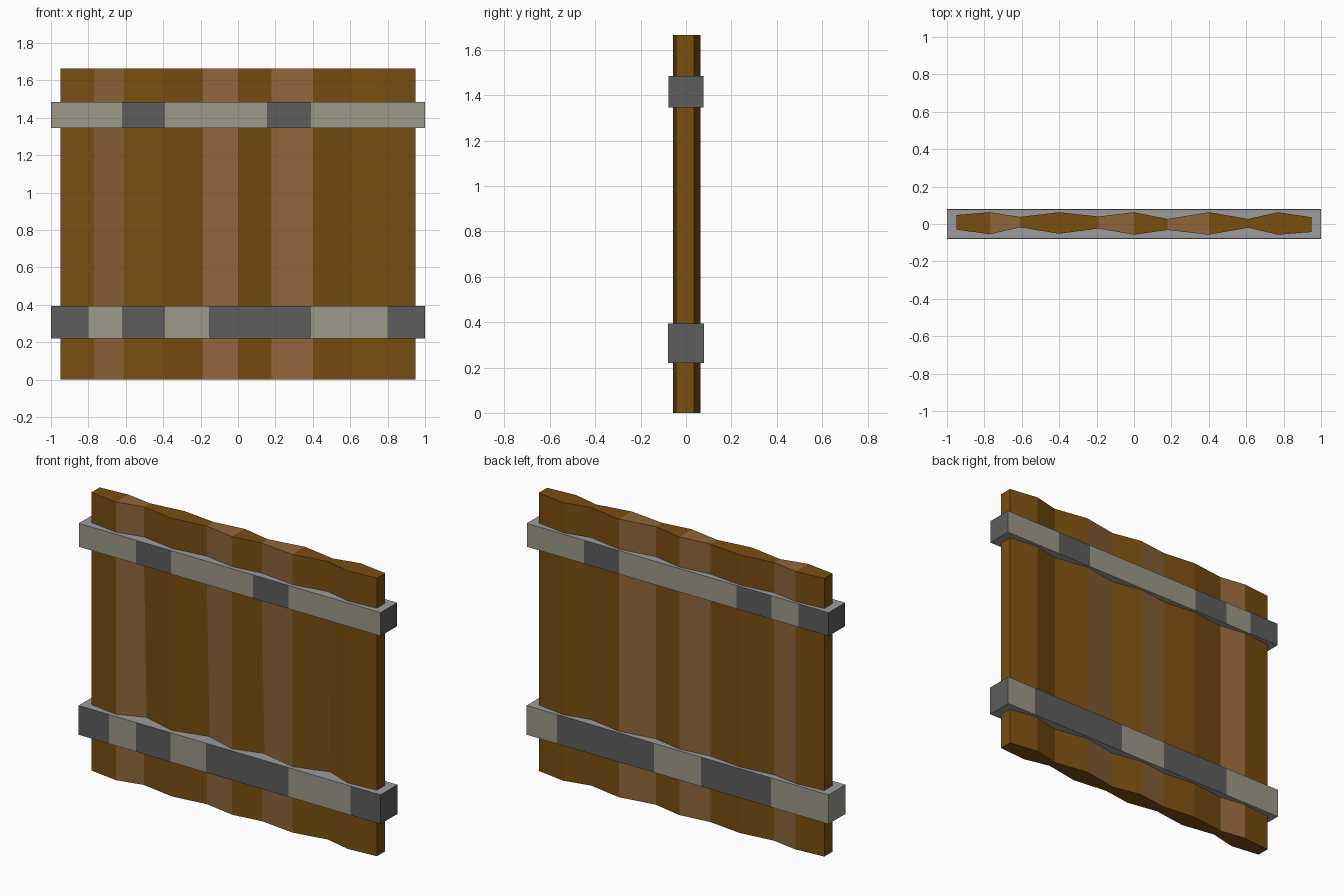
import bpy, bmesh

if "Cube" in bpy.data.objects:
    bpy.data.objects.remove(bpy.data.objects["Cube"])


def material(name, rgb):
    m = bpy.data.materials.new(name)
    m.diffuse_color = (*rgb, 1)
    m.use_nodes = True
    m.node_tree.nodes["Principled BSDF"].inputs["Base Color"].default_value = m.diffuse_color
    return m


WOOD = [material("dark_wood", (0.19, 0.075, 0.005)),
        material("light_wood", (0.28, 0.13, 0.04))]
METAL = [material("worn_metal", (0.33, 0.32, 0.25)),
         material("dark_metal", (0.11, 0.11, 0.11)),
         material("edge_metal", (0.33, 0.33, 0.33))]


def panel(name, xs, zs, front, back, mats, colour):
    """Closed upright sheet: front(i, j) and back(i, j) give y at column i, row j."""
    bm = bmesh.new()
    n, m = len(xs), len(zs)
    f = [[bm.verts.new((xs[i], front(i, j), zs[j])) for j in range(m)] for i in range(n)]
    b = [[bm.verts.new((xs[i], back(i, j), zs[j])) for j in range(m)] for i in range(n)]

    def face(verts, side, i):
        bm.faces.new(verts).material_index = colour(side, i)

    for i in range(n - 1):
        for j in range(m - 1):
            face((f[i][j], f[i+1][j], f[i+1][j+1], f[i][j+1]), "front", i)
            face((b[i][j], b[i][j+1], b[i+1][j+1], b[i+1][j]), "back", i)
        face((f[i][-1], f[i+1][-1], b[i+1][-1], b[i][-1]), "top", i)
        face((f[i][0], b[i][0], b[i+1][0], f[i+1][0]), "bottom", i)
    for j in range(m - 1):
        face((f[0][j], f[0][j+1], b[0][j+1], b[0][j]), "left", 0)
        face((f[-1][j], b[-1][j], b[-1][j+1], f[-1][j+1]), "right", n - 2)
    bmesh.ops.recalc_face_normals(bm, faces=bm.faces)
    me = bpy.data.meshes.new(name)
    bm.to_mesh(me)
    bm.free()
    for mat in mats:
        me.materials.append(mat)
    ob = bpy.data.objects.new(name, me)
    bpy.context.collection.objects.link(ob)
    return ob


# Plank wall: ridged front and back, grooves deeper just above the lower band
px = [-0.95, -0.77, -0.61, -0.40, -0.19, 0, 0.18, 0.40, 0.61, 0.77, 0.95]
fy = [-0.03, -0.055, -0.018, -0.052, -0.024, -0.057, -0.032, -0.057, -0.02, -0.057, -0.043]
by = [0.048, 0.063, 0.038, 0.063, 0.04, 0.063, 0.027, 0.063, 0.027, 0.063, 0.036]
pz = [0, 0.22, 0.40, 1.35, 1.665]


def plank_front(i, j):
    groove = i in (2, 4, 6, 8)
    return fy[i] + (0.025 if groove and j == 2 else 0)


panel("plank_wall", px, pz, plank_front, lambda i, j: by[i], WOOD,
      lambda side, i: int(i in (1, 4, 6) and side not in ("left", "right", "bottom")))

# Metal bands: one letter per segment, D dark and L light
bx = [-1, -0.80, -0.62, -0.39, -0.155, 0.155, 0.39, 0.62, 0.80, 1]


def band(name, z0, z1, half, sides):
    def colour(side, i):
        if side in ("top", "bottom"):
            return 2
        return int(sides[side][i if side in ("front", "back") else 0] == "D")
    panel(name, bx, [z0, z1], lambda i, j: -half, lambda i, j: half, METAL, colour)


band("upper_band", 1.345, 1.485, 0.078,
     dict(front="LLDLLDLLL", back="DLDLLLDLL", left="D", right="D"))
band("lower_band", 0.22, 0.395, 0.08,
     dict(front="DLDLDDLLD", back="LLDDLDDDL", left="L", right="D"))
